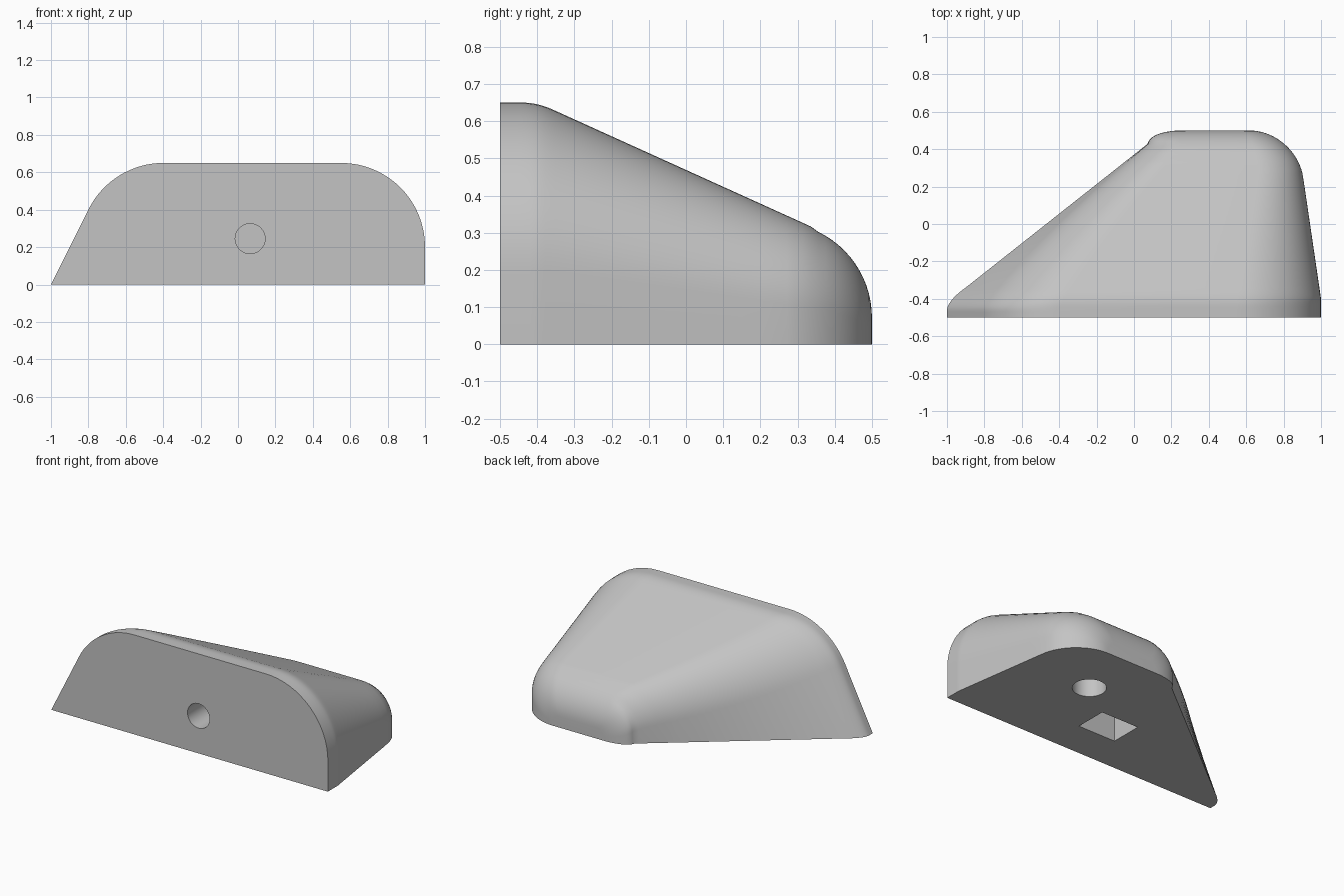
import bpy, bmesh
from math import sin, cos, pi, atan2, tan, sqrt

if "Cube" in bpy.data.objects:
    bpy.data.objects.remove(bpy.data.objects["Cube"], do_unlink=True)

grey = bpy.data.materials.new("light grey")
grey.use_nodes = True
grey.diffuse_color = (0.55, 0.55, 0.55, 1)
grey.node_tree.nodes["Principled BSDF"].inputs["Base Color"].default_value = (0.55, 0.55, 0.55, 1)


def make_object(name, bm):
    mesh = bpy.data.meshes.new(name)
    bmesh.ops.recalc_face_normals(bm, faces=bm.faces)
    bm.to_mesh(mesh)
    bm.free()
    obj = bpy.data.objects.new(name, mesh)
    bpy.context.collection.objects.link(obj)
    mesh.materials.append(grey)
    return obj


def arc(d, r):
    """Drop of a quarter circle of radius r at distance d past its start."""
    d = min(max(d, 0), r)
    return r - sqrt(r * r - d * d)


# Outline of the body along its depth
def height(y):
    if y < -0.44:
        return 0.65
    if y < -0.36:
        return 0.65 - 0.453 * (y + 0.44) ** 2 / 0.16
    if y < 0.35:
        return 0.632 - 0.453 * (y + 0.36)
    return 0.072 + sqrt(max(0.256 ** 2 - (y - 0.244) ** 2, 0))


def left_edge(y):
    if y < -0.34:
        return -1 + 0.1 * (max(y + 0.46, 0) / 0.12) ** 1.7
    if y < 0.43:
        return -0.9 + 1.266 * (y + 0.34)
    return 0.25 - 0.175 * sqrt(max(1 - ((y - 0.43) / 0.07) ** 2, 0))


def right_edge(y):
    side = 1 - 0.1 * max(y + 0.4, 0) / 0.68
    return side - arc(y - 0.25, 0.25)


def section(y, steps=16):
    h, xl, xr = height(y), left_edge(y), right_edge(y)
    lean = 0.5 * min(1, (0.5 - y) / 0.9)
    r = 0.69 * h
    phi = atan2(1, lean)
    cx = xl + lean * h + r * tan(phi / 2)
    pts = [(xl, 0)]
    for i in range(steps + 1):
        a = pi / 2 + phi * (1 - i / steps)
        pts.append((cx + r * cos(a), h - r + r * sin(a)))
    for i in range(steps + 1):
        a = pi / 2 * (1 - i / steps)
        pts.append((xr - r + r * cos(a), h - r + r * sin(a)))
    pts.append((xr, 0))
    return [(x, y, z) for x, z in pts]


# Body lofted from the flat front to the rounded back
depths = [-0.5] + [-0.47 + 0.013 * i for i in range(11)]
depths += [-0.3 + 0.05 * i for i in range(11)]
depths += [0.25 + 0.25 * sin(pi / 2 * i / 18) for i in range(1, 19)]
bm = bmesh.new()
rings = [[bm.verts.new(p) for p in section(y)] for y in depths]
n = len(rings[0])
for a, b in zip(rings, rings[1:]):
    for i in range(n):
        j = (i + 1) % n
        bm.faces.new((a[i], a[j], b[j], b[i]))
bm.faces.new(rings[0])
bm.faces.new(rings[-1])
body = make_object("body", bm)


# Cutters for the front bore, the underside socket and the rectangular pocket
def cylinder_cutter(name, radius, depth, location, tilt=0):
    bm = bmesh.new()
    bmesh.ops.create_cone(bm, cap_ends=True, segments=48, radius1=radius, radius2=radius, depth=depth)
    obj = make_object(name, bm)
    obj.location, obj.rotation_euler.x = location, tilt
    return obj


bm = bmesh.new()
bmesh.ops.create_cube(bm, size=1)
pocket = make_object("pocket_cutter", bm)
pocket.scale = (0.27, 0.21, 0.8)
pocket.location = (0.065, -0.155, 0)
cutters = [
    pocket,
    cylinder_cutter("bore_cutter", 0.08, 0.5, (0.065, -0.45, 0.245), pi / 2),
    cylinder_cutter("socket_cutter", 0.1, 0.5, (0.44, 0.12, 0)),
]
bpy.context.view_layer.objects.active = body
for cutter in cutters:
    mod = body.modifiers.new(cutter.name, "BOOLEAN")
    mod.operation, mod.solver, mod.object = "DIFFERENCE", "EXACT", cutter
    bpy.context.view_layer.update()
    bpy.ops.object.modifier_apply(modifier=mod.name)
    bpy.data.objects.remove(cutter, do_unlink=True)

# Smooth shading with crisp rims
bpy.ops.object.select_all(action="DESELECT")
body.select_set(True)
bpy.ops.object.shade_smooth_by_angle(angle=pi / 6)
